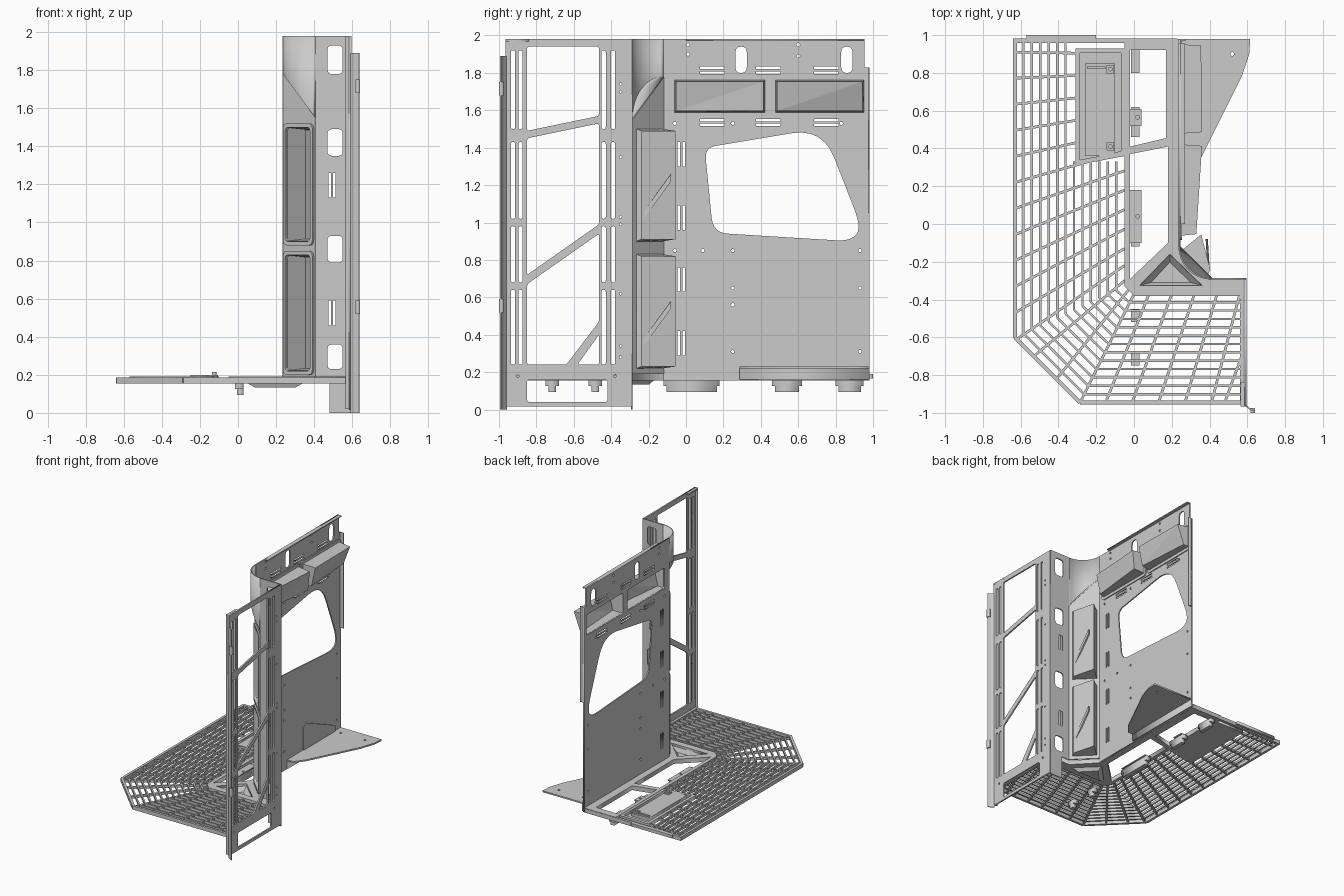
import bpy, bmesh, math
from mathutils import Vector, Matrix

if "Cube" in bpy.data.objects:
    bpy.data.objects.remove(bpy.data.objects["Cube"])

X, Y, Z = Vector((1, 0, 0)), Vector((0, 1, 0)), Vector((0, 0, 1))
S = math.sqrt(0.5)

def rounded(pts, r):
    """Round polygon corners; r is one radius or one per corner."""
    rs = r if isinstance(r, (list, tuple)) else [r] * len(pts)
    out, n = [], len(pts)
    for i in range(n):
        p, a, b = Vector(pts[i]), Vector(pts[i - 1]), Vector(pts[(i + 1) % n])
        if rs[i] <= 0:
            out.append(tuple(p)); continue
        s = p + (a - p).normalized() * min(rs[i], (a - p).length * .49)
        e = p + (b - p).normalized() * min(rs[i], (b - p).length * .49)
        for k in range(7):
            t = k / 6
            out.append(tuple(s * (1 - t) ** 2 + p * 2 * t * (1 - t) + e * t * t))
    return out

def rect(a0, a1, b0, b1, r=0):
    return rounded([(a0, b0), (a1, b0), (a1, b1), (a0, b1)], r)

def disc(a, b, r):
    return [(a + r * math.cos(k * math.pi / 5), b + r * math.sin(k * math.pi / 5)) for k in range(10)]

def add(name, mesh):
    ob = bpy.data.objects.new(name, mesh)
    bpy.context.collection.objects.link(ob)
    return ob

def plate(name, origin, u, v, outline, holes=(), t=.01):
    """Flat sheet with holes, drawn in the (u, v) plane."""
    cu = bpy.data.curves.new(name + "_profile", 'CURVE')
    cu.dimensions, cu.fill_mode, cu.extrude = '2D', 'BOTH', t / 2
    for loop in [outline, *holes]:
        sp = cu.splines.new('POLY')
        sp.points.add(len(loop) - 1)
        for q, p in zip(sp.points, loop):
            q.co = (p[0], p[1], 0, 1)
        sp.use_cyclic_u = True
    tmp = add(name + "_tmp", cu)
    dg = bpy.context.evaluated_depsgraph_get()
    me = bpy.data.meshes.new_from_object(tmp.evaluated_get(dg))
    bpy.data.objects.remove(tmp)
    m = Matrix((u, v, u.cross(v))).transposed().to_4x4()
    me.transform(Matrix.Translation(origin) @ m)
    return add(name, me)

def build(name, verts, faces, solid=0):
    me = bpy.data.meshes.new(name)
    me.from_pydata([tuple(p) for p in verts], [], faces)
    ob = add(name, me)
    if solid:
        md = ob.modifiers.new("Thickness", 'SOLIDIFY')
        md.thickness, md.offset = solid, 0
    return ob

def box(name, x0, x1, y0, y1, z0, z1):
    return plate(name, (0, 0, (z0 + z1) / 2), X, Y, rect(x0, x1, y0, y1), t=z1 - z0)

def pocket(name, o, u, a0, a1, b0, b1, depths, inset):
    """Open tray behind a wall; a depth for each back corner."""
    o, n = Vector(o), u.cross(Z)
    i = inset
    front = [(a0, b0), (a1, b0), (a1, b1), (a0, b1)]
    back = [(a0 + i, b0 + i), (a1 - i, b0 + i), (a1 - i, b1 - i), (a0 + i, b1 - i)]
    vs = [o + u * a + Z * b for a, b in front]
    vs += [o + u * a + Z * b + n * d for (a, b), d in zip(back, depths)]
    fs = [(k, (k + 1) % 4, 4 + (k + 1) % 4, 4 + k) for k in range(4)] + [(4, 5, 6), (4, 6, 7)]
    return build(name, vs, fs, .006)

# main side wall with window, storage openings and slots
holes = [rounded([(.10, 1.40), (.73, 1.505), (.94, .97), (.88, .9), (.145, .945)], [.06, .17, .12, .08, .08])]
bins = [(-.06, .42), (.48, .95)]
holes += [rect(a, b, 1.59, 1.76, .02) for a, b in bins]
holes += [rect(y, y + .06, 1.80, 1.94, .03) for y in (.265, .83)]
for y in (.14, .44, .75):
    holes += [rect(y - .065, y + .065, z, z + .013) for z in (1.795, 1.82, 1.515, 1.54)]
for z in (.29, .63, .96, 1.30):
    holes += [rect(y, y + .013, z, z + .13) for y in (-.045, -.018)]
bolts = [(.25, .31), (.25, .56), (.25, .65), (.09, .85), (.25, .85), (.93, .85), (.93, .65), (.93, .31),
         (-.06, .85), (-.06, 1.53), (.25, 1.53), (.83, 1.53), (.01, 1.95), (.01, 1.9), (.6, 1.95), (.6, 1.89)]
holes += [disc(y, z, .009) for y, z in bolts]
plate("side_wall", (.24, 0, 0), Y, Z, [(-.12, .155), (.98, .155), (.98, 1.83), (.955, 1.83), (.955, 1.98), (-.12, 1.98)], holes)

# upper storage bins with raised rims
for k, (a, b) in enumerate(bins):
    plate(f"bin_rim_{k}", (.247, 0, 0), Y, Z, rect(a - .025, b + .02, 1.565, 1.785, .03),
          [rect(a, b, 1.59, 1.76, .02)], .012)
    pocket(f"bin_{k}", (.243, 0, 0), Y, a, b, 1.59, 1.76, [.05, .10, .115, .085] if k == 0 else [.08, .05, .11, .115], .008)

# curved corner wall above, flat chamfer with two pockets below
def slant(x):
    return 1.78 - (x - .24) * .23 / .17
arc = [(.41 - .17 * math.cos(k * math.pi / 32), -.12 - .17 * math.sin(k * math.pi / 32)) for k in range(17)]
vs = [(x, y, slant(x)) for x, y in arc] + [(x, y, 1.98) for x, y in arc]
corner = build("corner_wall", vs, [(k, k + 1, 18 + k, 17 + k) for k in range(16)] + [tuple(range(16, -1, -1))], .008)
for p in corner.data.polygons:
    p.use_smooth = len(p.vertices) == 4
corner.data.set_sharp_from_angle(angle=math.radians(30))
D = Vector((-S, S, 0))
open_z = [(.22, .83), (.90, 1.50)]
plate("chamfer_wall", (.41, -.29, 0), D, Z, [(0, .19), (.24, .19), (.24, 1.78), (0, 1.55)],
      [rect(.03, .215, a, b, .025) for a, b in open_z], .01)
for k, (a, b) in enumerate(open_z):
    plate(f"corner_pocket_rim_{k}", (.403, -.297, 0), D, Z, rect(.012, .23, a - .02, b + .02, .03),
          [rect(.03, .215, a, b, .025)], .012)
    pocket(f"corner_pocket_{k}", (.41, -.29, 0), D, .03, .215, a, b, [.03, .125, .125, .03], .012)
    # slanted rib across the back of each pocket
    build(f"corner_pocket_rib_{k}", [(.395, -.24, a + .1), (.395, -.24, a + .14), (.385, -.08, a + .36), (.385, -.08, a + .32)],
          [(0, 1, 2, 3)], .012)

# corner post
holes = [rect(.47, .55, a, b, .025) for a, b in ((.23, .36), (.79, .93), (1.35, 1.49), (1.78, 1.93))]
holes += [rect(x, x + .013, z, z + .13) for x in (.475, .498) for z in (.46, 1.13)]
plate("corner_post", (0, -.29, 0), X, Z, [(.408, .19), (.48, .19), (.48, 0), (.595, 0), (.595, 1.98), (.408, 1.98)], holes, .01)

# front side frame with diagonal braces
holes = [rounded(h, .015) for h in (
    [(-.85, 1.49), (-.465, 1.57), (-.465, 1.94), (-.85, 1.94)],
    [(-.85, .72), (-.465, .99), (-.465, 1.53), (-.85, 1.45)],
    [(-.85, .24), (-.64, .24), (-.465, .47), (-.465, .94), (-.85, .67)],
    [(-.58, .24), (-.465, .24), (-.465, .40)],
    [(-.85, .04), (-.42, .04), (-.42, .16), (-.85, .16)])]
for y in (-.925, -.885, -.44, -.39):
    holes += [rect(y - .011, y + .011, a, b, .01) for a, b in ((.24, .64), (.68, .98), (1.02, 1.43), (1.50, 1.92))]
holes += [disc(-.35, z, .007) for z in (.28, .34, .62, .99, 1.03, 1.35, 1.7, 1.74)]
holes += [disc(y, .18, .008) for y in (-.9, -.38)]
plate("front_side_frame", (.59, 0, 0), Y, Z, rect(-.965, -.29, .015, 1.98), holes, .012)
box("frame_top_flange", .565, .596, -.965, -.84, 1.968, 1.98)
box("frame_end_flange", .565, .59, -.965, -.957, .02, 1.97)
lip = [(.59, -.96), (.612, -.978), (.636, -.99)]
build("door_lip", [(x, y, z) for z in (.0, 1.89) for x, y in lip], [(0, 1, 4, 3), (1, 2, 5, 4)], .008)
for z in (.52, 1.68):
    box("hinge_block", .618, .64, -1, -.975, z, z + .07)
box("rear_wall_flange", .24, .275, .972, .98, 1.05, 1.83)
box("wall_top_flange", .24, .27, .0, .955, 1.972, 1.98)

# floor grating: nested bent bars plus fanned cross bars
bm = bmesh.new()
def bar(p, q, w=.012, z0=.163, z1=.183):
    p, q = Vector(p), Vector(q)
    n = (q - p).normalized()
    n = Vector((-n.y, n.x)) * w / 2
    c = [p + n, p - n, q - n, q + n]
    v = [bm.verts.new((a.x, a.y, z)) for z in (z0, z1) for a in c]
    for f in ((3, 2, 1, 0), (4, 5, 6, 7), (0, 1, 5, 4), (1, 2, 6, 5), (2, 3, 7, 6), (3, 0, 4, 7)):
        bm.faces.new([v[i] for i in f])
outer = [Vector(p) for p in ((-.63, .97), (-.63, -.6), (-.285, -.945), (.575, -.945))]
inner = [Vector(p) for p in ((-.05, .97), (-.05, -.33), (-.005, -.37), (.575, -.37))]
for k in range(13):
    line = [a.lerp(b, k / 13) for a, b in zip(outer, inner)]
    if line[0].x > -.32:
        line[0].y = .33
    for a, b in zip(line, line[1:]):
        bar(a, b, .02 if k == 0 else .012, .155 if k == 0 else .163, .186 if k == 0 else .183)
for k in range(11):
    a, b = Vector((-.63, .91 - .138 * k)), Vector((-.05, .90 - .103 * k))
    hit = a.lerp(b, .32 / .58)
    bar(a, hit if hit.y > .32 else b, .014, .16, .18)
for a, b in (((-.62, -.61), (-.05, -.22)), ((-.53, -.7), (-.05, -.3)), ((-.41, -.82), (-.03, -.35)), ((-.285, -.945), (0, -.37))):
    bar(a, b, .014, .16, .18)
for k in range(5):
    bar((-.15 + .14 * k, -.945), (.08 + .12 * k, -.37), .014, .16, .18)
bar((.48, -.945), (.57, -.70), .014, .16, .18)
bar((.57, -.955), (.57, -.36), .02, .155, .186)
bar((-.64, .97), (.23, .97), .022, .155, .186)
me = bpy.data.meshes.new("floor_grating")
bm.to_mesh(me); bm.free()
add("floor_grating", me)

# solid inner floor frame, with a triangular tray at the corner
plate("floor_frame", (0, 0, .172), X, Y,
      [(-.05, .98), (.235, .98), (.235, -.12), (.4, -.295), (.58, -.295), (.58, -.38), (0, -.38), (-.05, -.33)],
      [[(-.02, .41), (.17, .455), (.17, .92), (-.02, .92)], [(-.02, -.29), (.18, -.10), (.18, .41), (-.02, .37)],
       [(.19, -.16), (.03, -.325), (.36, -.325)]], .036)
build("corner_tray", [(.19, -.16, .17), (.03, -.325, .17), (.36, -.325, .17), (.19, -.2, .135), (.09, -.31, .135), (.30, -.31, .135)],
      [(3, 4, 5), (0, 1, 4, 3), (1, 2, 5, 4), (2, 0, 3, 5)], .005)

# access hatch in the floor
plate("hatch_rim", (0, 0, .172), X, Y, [(-.31, .31), (-.05, .36), (-.05, .93), (-.31, .93)],
      [[(-.285, .34), (-.07, .38), (-.07, .905), (-.285, .905)]], .03)
plate("hatch_base", (0, 0, .161), X, Y, [(-.3, .32), (-.06, .37), (-.06, .92), (-.3, .92)], t=.008)
box("hatch_lid", -.26, -.10, .36, .85, .163, .19)
box("hatch_handle", -.25, -.15, .82, .835, .19, .2)
for y in (.41, .82):
    box("hatch_latch", -.145, -.105, y - .022, y + .022, .185, .2)
    plate("hatch_knob", (0, 0, .205), X, Y, disc(-.125, y, .012), t=.02)

# mounting brackets below the floor
for a, b in ((-.12, .18), (.46, .62), (.8, .95), (-.75, -.68), (-.52, -.45)):
    box("floor_bracket", -.015, .03, a, b, .125, .16)
    box("floor_bracket_foot", -.005, .03, a + .015, b - .015, .093, .125)
for a, b in ((-.1, .18), (.52, .61)):
    plate("bracket_top", (0, 0, .165), X, Y, rect(-.02, .04, a, b), [disc(.02, (a + b) / 2, .01)], .008)
box("rear_rail", -.57, -.2, .98, 1.0, .165, .19)

# outside step plate and thin gusset on the wall
plate("step_plate", (0, 0, .225), X, Y, [(.24, .98), (.615, .98), (.61, .9), (.57, .78), (.36, .36), (.30, .285), (.24, .285)],
      [disc(.52, .9, .01), disc(.3, .9, .01)], .012)
box("step_plate_flange", .24, .255, .285, .98, .16, .23)
plate("step_gusset", (.248, 0, 0), Y, Z, rounded([(.49, .23), (.9, .23), (.9, .28), (.53, .44), (.49, .43)], .012), t=.008)
